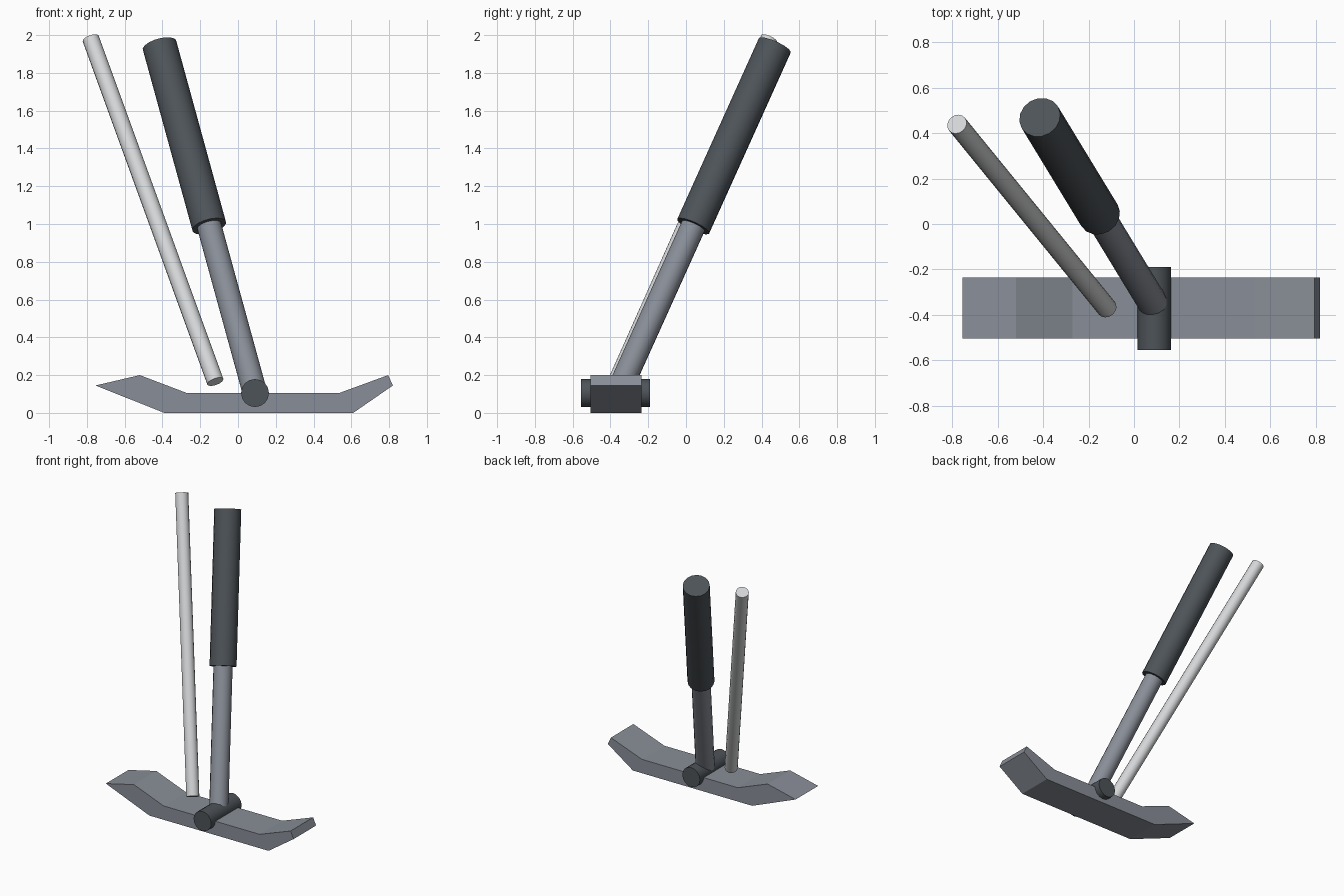
import bpy
import math
from mathutils import Vector

cube = bpy.data.objects.get("Cube")
if cube:
    bpy.data.objects.remove(cube, do_unlink=True)


def make_material(name, r, g, b):
    mat = bpy.data.materials.new(name)
    mat.use_nodes = True
    mat.diffuse_color = (r, g, b, 1)
    mat.node_tree.nodes["Principled BSDF"].inputs["Base Color"].default_value = (r, g, b, 1)
    return mat


steel = make_material("blue grey steel", 0.25, 0.27, 0.31)
charcoal = make_material("charcoal", 0.075, 0.087, 0.098)
silver = make_material("pale silver", 0.66, 0.67, 0.68)


def rod(name, start, end, radius, mat, sides=16):
    """Closed cylinder running between two points."""
    start, end = Vector(start), Vector(end)
    axis = end - start
    bpy.ops.mesh.primitive_cylinder_add(
        vertices=sides, radius=radius, depth=axis.length,
        location=(start + end) / 2,
        rotation=axis.to_track_quat("Z", "Y").to_euler())
    obj = bpy.context.object
    obj.name = name
    obj.data.materials.append(mat)
    bpy.ops.object.shade_smooth_by_angle(angle=math.radians(35))
    return obj


def extrude_profile(name, profile, y_front, y_back, mat):
    """Solid made by sweeping an x-z outline along y."""
    n = len(profile)
    verts = [(x, y, z) for y in (y_front, y_back) for x, z in profile]
    faces = [tuple(range(n)), tuple(reversed(range(n, 2 * n)))]
    faces += [(i, i + n, (i + 1) % n + n, (i + 1) % n) for i in range(n)]
    mesh = bpy.data.meshes.new(name)
    mesh.from_pydata(verts, [], faces)
    mesh.materials.append(mat)
    obj = bpy.data.objects.new(name, mesh)
    bpy.context.collection.objects.link(obj)
    return obj


# Head: counter-clockwise outline with a long point and a blunt claw
head_outline = [(-0.39, 0), (0.61, 0), (0.82, 0.145), (0.795, 0.20),
                (0.535, 0.105), (-0.27, 0.105), (-0.52, 0.20), (-0.755, 0.145)]
extrude_profile("head", head_outline, -0.505, -0.235, steel)

# Cross pin through the head
rod("cross_pin", (0.09, -0.555, 0.105), (0.09, -0.19, 0.105), 0.074, charcoal)

# Leaning handle: bare shaft, then a thicker grip along the same axis
base = Vector((0.09, -0.36, 0.105))
grip_top = Vector((-0.415, 0.47, 1.945))
grip_start = base.lerp(grip_top, 0.48)
rod("handle_shaft", base, base.lerp(grip_top, 0.6), 0.066, steel)
rod("handle_grip", grip_start, grip_top, 0.093, charcoal)

# Separate slim rod beside the handle
rod("side_rod", (-0.12, -0.37, 0.165), (-0.78, 0.44, 1.982), 0.045, silver)
